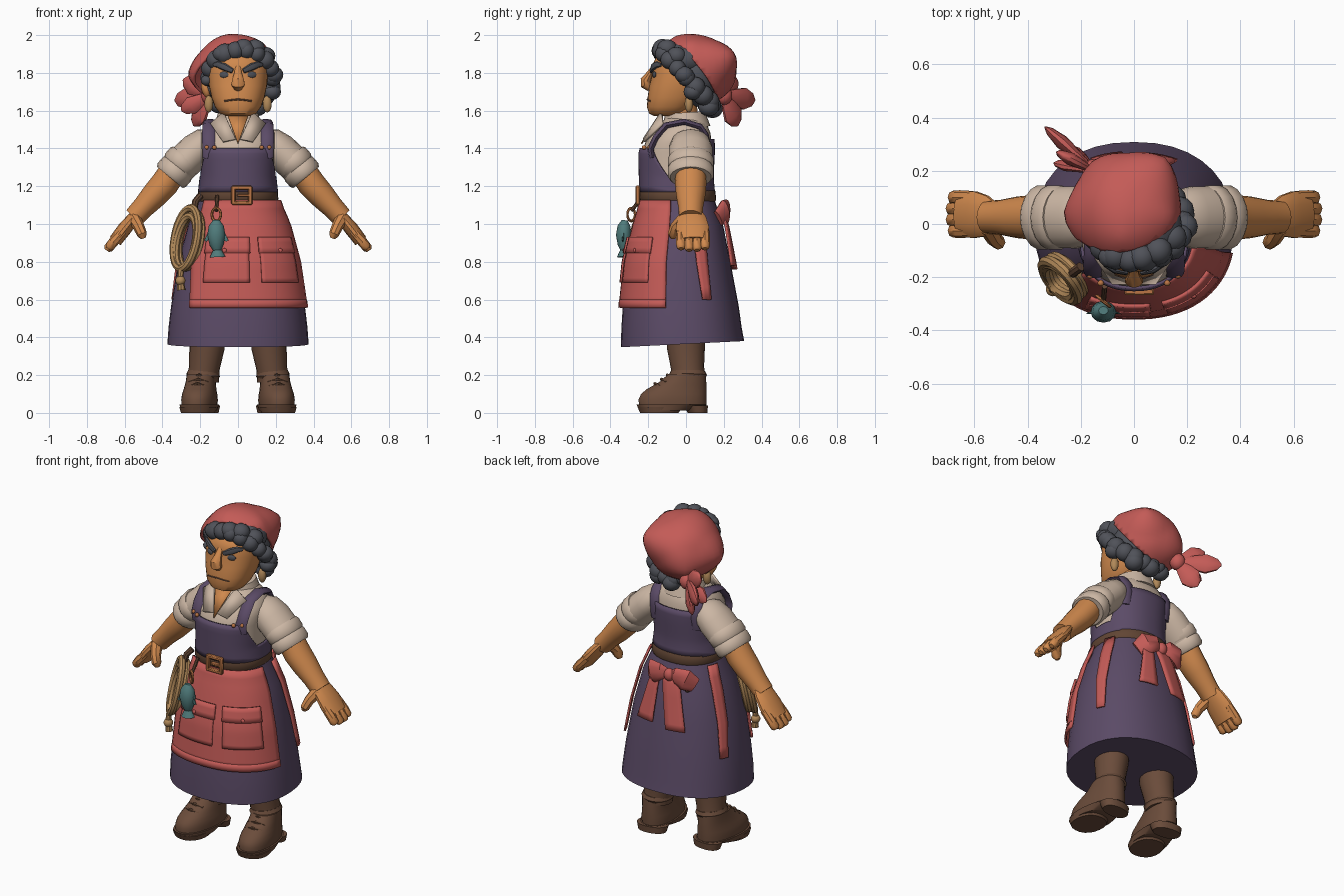
import bpy, bmesh, math, random
from mathutils import Vector as V, Matrix

if "Cube" in bpy.data.objects:
    bpy.data.objects.remove(bpy.data.objects["Cube"])
random.seed(4)
rad = math.radians

def mat(name, r, g, b):
    m = bpy.data.materials.new(name)
    m.diffuse_color = (r, g, b, 1)
    m.use_nodes = True
    m.node_tree.nodes["Principled BSDF"].inputs["Base Color"].default_value = m.diffuse_color
    return m

RED = mat("coral_red", .55, .105, .095)
PURPLE = mat("plum_purple", .105, .07, .135)
SKIN = mat("warm_skin", .63, .25, .075)
CREAM = mat("cream_cloth", .60, .47, .37)
BROWN = mat("boot_brown", .145, .072, .043)
DARK = mat("dark_leather", .12, .06, .034)
HAIR = mat("slate_hair", .08, .084, .10)
ROPE = mat("rope_tan", .44, .25, .10)
TEAL = mat("fish_teal", .08, .20, .20)
COPPER = mat("copper", .50, .18, .06)

def finish(name, bm, m, thick=0, offset=1):
    bmesh.ops.recalc_face_normals(bm, faces=bm.faces)
    for f in bm.faces:
        f.smooth = True
    me = bpy.data.meshes.new(name)
    bm.to_mesh(me)
    bm.free()
    me.set_sharp_from_angle(angle=rad(40))
    me.materials.append(m)
    ob = bpy.data.objects.new(name, me)
    bpy.context.collection.objects.link(ob)
    if thick:
        s = ob.modifiers.new("thickness", 'SOLIDIFY')
        s.thickness, s.offset = thick, offset
    return ob

def skin_rings(name, rings, m, closed=False):
    """Bridge a list of point rings into a surface."""
    bm = bmesh.new()
    R = [[bm.verts.new(p) for p in r] for r in rings]
    n = len(R[0])
    for i in range(len(R) if closed else len(R) - 1):
        a, b = R[i], R[(i + 1) % len(R)]
        for j in range(n):
            bm.faces.new((a[j], a[(j + 1) % n], b[(j + 1) % n], b[j]))
    if not closed:
        bm.faces.new(R[0])
        bm.faces.new(R[-1])
    return finish(name, bm, m)

def surf(table, a, z, off=0):
    """Point on a stacked-oval body; rows are z, half width, front y, back y. a=0 is the front."""
    z0 = min(max(z, table[0][0]), table[-1][0])
    for lo, hi in zip(table, table[1:]):
        if z0 <= hi[0]:
            break
    t = (z0 - lo[0]) / (hi[0] - lo[0])
    rx, f, b = (lo[k] + (hi[k] - lo[k]) * t for k in (1, 2, 3))
    s, c = math.sin(a), math.cos(a)
    sp = lambda v: math.copysign(abs(v) ** (2 / 2.25), v)
    return V(((rx + off) * sp(s), (f + b) / 2 - ((b - f) / 2 + off) * sp(c), z))

def loft(name, table, m, n=36, move=Matrix()):
    return skin_rings(name, [[move @ surf(table, j * math.tau / n, r[0]) for j in range(n)] for r in table], m)

def patch(name, table, a0, a1, z0, z1, m, off=.004, thick=.012, nu=12, nv=8):
    """Cloth panel on a body; angles in degrees, given as (bottom, top); z1 may be a function of angle."""
    bm = bmesh.new()
    g = []
    for i in range(nv + 1):
        t = i / nv
        lo, hi = (q[0] + (q[1] - q[0]) * t for q in (a0, a1))
        row = []
        for j in range(nu + 1):
            a = lo + (hi - lo) * j / nu
            top = z1(a) if callable(z1) else z1
            row.append(bm.verts.new(surf(table, rad(a), z0 + (top - z0) * t, off + thick)))
        g.append(row)
    for i in range(nv):
        for j in range(nu):
            bm.faces.new((g[i][j], g[i][j + 1], g[i + 1][j + 1], g[i + 1][j]))
    bmesh.ops.remove_doubles(bm, verts=bm.verts, dist=1e-5)
    return finish(name, bm, m, thick, 0)

def sweep(name, pts, radii, m, n=12, flat=1, ref=(0, 1, 0), closed=False):
    """Oval tube along a path; full radius along ref, flattened across it."""
    pts = [V(p) for p in pts]
    k = len(pts)
    rings = []
    for i, p in enumerate(pts):
        a = pts[(i - 1) % k] if closed or i else p
        b = pts[(i + 1) % k] if closed or i < k - 1 else p
        t = (b - a).normalized()
        B = (V(ref) - t * t.dot(V(ref))).normalized()
        N = t.cross(B)
        r = radii if isinstance(radii, (int, float)) else radii[i]
        rings.append([p + r * (flat * math.cos(q) * N + math.sin(q) * B)
                      for q in (j * math.tau / n for j in range(n))])
    return skin_rings(name, rings, m, closed)

def blob(name, loc, size, m, rot=(0, 0, 0), seg=14):
    bm = bmesh.new()
    bmesh.ops.create_uvsphere(bm, u_segments=seg, v_segments=seg * 2 // 3, radius=1)
    R = Matrix.Rotation(rot[2], 3, 'Z') @ Matrix.Rotation(rot[1], 3, 'Y') @ Matrix.Rotation(rot[0], 3, 'X')
    for v in bm.verts:
        v.co = R @ V(v.co[i] * size[i] for i in range(3)) + V(loc)
    return finish(name, bm, m)

def box(name, loc, size, m):
    bm = bmesh.new()
    bmesh.ops.create_cube(bm, size=1)
    for v in bm.verts:
        v.co = V(v.co[i] * size[i] for i in range(3)) + V(loc)
    bmesh.ops.bevel(bm, geom=bm.edges[:], offset=min(size) * .25, segments=1, affect='EDGES')
    return finish(name, bm, m)

def plate(name, pts, m, thick=.008):
    bm = bmesh.new()
    bm.faces.new([bm.verts.new(p) for p in pts])
    return finish(name, bm, m, thick, 0)

# Skirt, belt and torso
SKIRT = [(.35, .374, -.345, .308), (.45, .368, -.342, .295), (.56, .355, -.335, .28), (.8, .318, -.31, .235),
         (1.0, .262, -.26, .195), (1.1, .217, -.23, .16), (1.16, .2, -.225, .14)]
TORSO = [(1.12, .2, -.228, .14), (1.25, .185, -.232, .128), (1.38, .193, -.235, .135), (1.43, .198, -.215, .135),
         (1.48, .196, -.18, .13), (1.53, .155, -.135, .11), (1.57, .09, -.1, .07)]
skirt = loft("skirt", SKIRT, PURPLE)
for v in skirt.data.vertices:
    if v.co.z < .36:
        v.co.z += .05 * (v.co.y + .3)
loft("shirt_body", TORSO, CREAM)
BELT = [(1.12, .208, -.238, .155), (1.13, .214, -.244, .16), (1.175, .21, -.246, .155), (1.185, .203, -.24, .148)]
loft("belt", BELT, DARK)
for dx, dz, w, h in ((-.045, 0, .022, .1), (.045, 0, .022, .1), (0, .04, .11, .022), (0, -.04, .11, .022),
                     (.01, 0, .07, .014)):
    box("buckle_bar", (.02 + dx, -.255, 1.152 + dz), (w, .024, h), COPPER)

# Bodice with scooped armholes, straps and buttons
def bodice_top(a):
    d = abs(a)
    if d < 100:
        return 1.40 - .15 * min(max((d - 52) / 28, 0), 1) ** .8
    return 1.25 + .2 * min(max((d - 110) / 28, 0), 1) ** .8
patch("bodice", TORSO, (-180, -180), (180, 180), 1.17, bodice_top, PURPLE, off=.0, nu=72)

# Apron, pockets, side sashes
patch("apron", SKIRT, (-41, -50), (78, 80), .565, 1.125, RED, nu=24, nv=12)
patch("apron_hem", SKIRT, (-41, -41.5), (78, 78), .557, .6, RED, off=.006, nu=24, nv=2)
for a, b in ((-28, 8), (18, 60)):
    patch("pocket", SKIRT, (a, a), (b, b), .69, .88, RED, off=.01, thick=.014)
    patch("pocket_flap", SKIRT, (a - 1, a - 1), (b + 1, b + 1), .845, .93, RED, off=.016, thick=.014, nv=3)
    blob("pocket_button", surf(SKIRT, rad((a + b) / 2), .86, .036), (.012, .008, .012), RED)
for s in (-1, 1):
    patch("side_sash", SKIRT, (s * 109, s * 102), (s * 118, s * 120), .6, 1.12, RED, nu=3)

# Back bow
bx = -.03
for s in (-1, 1):
    patch("bow_tail", SKIRT, (180 + s * 6, 176 + s * 2), (180 + s * 25, 180 + s * 18), .77 - .01 * s, 1.06, RED, off=.014, nu=4)
    sweep("bow_loop", [(bx, .19, 1.07), (bx + s * .05, .215, 1.08), (bx + s * .11, .205, 1.065), (bx + s * .15, .17, 1.03)],
          [.02, .05, .068, .045], RED, flat=.4, ref=(0, 0, 1))
blob("bow_knot", (bx, .205, 1.07), (.032, .03, .038), RED)
blob("back_button", (-.13, .17, 1.0), (.02, .02, .025), BROWN)

# Neck, open collar
sweep("neck", [(0, 0, 1.45), (0, -.02, 1.56), (0, -.03, 1.68)], [.1, .083, .085], SKIN, 20)
plate("open_neckline", [(0, -.236, 1.425), (.055, -.14, 1.575), (-.055, -.14, 1.575)], SKIN)
sweep("collar_stand", [(0, .0, 1.51), (0, -.005, 1.59)], [.13, .105], CREAM, 24)
for s in (-1, 1):
    plate("collar_flap", [(s * .075, -.13, 1.59), (s * .012, -.222, 1.45), (s * .08, -.222, 1.435), (s * .145, -.125, 1.53)],
          CREAM, .014)
    sweep("strap", [(s * .15, -.178, 1.35), (s * .15, -.187, 1.40), (s * .153, -.158, 1.46), (s * .15, -.105, 1.522),
                    (s * .147, -.01, 1.54), (s * .14, .075, 1.515), (s * .137, .104, 1.47), (s * .135, .112, 1.42),
                    (s * .13, .1, 1.34)], .038, PURPLE, 8, .45, (1, 0, 0))
    for dx in (.125, .165):
        blob("strap_button", (s * dx, -.222 + (dx - .125) * .7, 1.405), (.012, .012, .012), COPPER)

    # Sleeves, arms and hands
    P = lambda x, z, y=.025: (s * x, y, z)
    sweep("sleeve", [P(.12, 1.45), P(.17, 1.43), P(.22, 1.39), P(.31, 1.305)], [.07, .104, .118, .116], CREAM, 18, .8)
    for c, r in (((.298, 1.325), .122), ((.337, 1.275), .122)):
        sweep("rolled_cuff", [P(c[0] - .024, c[1] + .028), P(c[0] - .014, c[1] + .016), P(c[0] + .014, c[1] - .016),
                              P(c[0] + .024, c[1] - .028)], [r * .92, r, r, r * .9], CREAM, 18, .8)
    sweep("forearm", [P(.33, 1.3), P(.39, 1.21), P(.44, 1.155), P(.50, 1.09), P(.55, 1.035)],
          [.08, .083, .078, .066, .062], SKIN, 16, .9)
    sweep("palm", [P(.52, 1.07), P(.555, 1.03, .03), P(.60, .975, .035), P(.65, .91, .037)],
          [.054, .078, .09, .085], SKIN, 14, .42)
    for k in range(4):
        y = -.026 + .042 * k
        e = .008 * (k in (1, 2))
        sweep("finger", [P(.605, .965, y), P(.655, .91, y), P(.68 + e, .878 - e, y), P(.687 + e, .868 - e, y)],
              [.024, .027, .025, .014], SKIN, 8)
    sweep("thumb", [P(.55, 1.03, -.01), P(.525, .985, -.055), P(.508, .945, -.07), P(.5, .925, -.068)],
          [.036, .03, .027, .014], SKIN, 8)

    # Boots
    turn = Matrix.Translation((s * .195, 0, 0)) @ Matrix.Rotation(s * rad(7), 4, 'Z')
    loft("boot_sole", [(.012, .095, -.25, .02), (.045, .102, -.264, .116)], BROWN, 28, turn)
    loft("boot_heel", [(0, .085, .01, .112), (.04, .095, -.01, .116)], BROWN, 20, turn)
    loft("boot_toe_tread", [(0, .09, -.245, -.04), (.03, .098, -.258, -.02)], BROWN, 20, turn)
    loft("boot_foot", [(.035, .092, -.25, .108), (.07, .094, -.253, .11), (.1, .09, -.24, .11), (.125, .084, -.21, .11),
                       (.165, .078, -.14, .108), (.205, .076, -.095, .105)], BROWN, 28, turn)
    sweep("boot_shaft", [(s * .185, .012, .17), (s * .178, .008, .24), (s * .165, 0, .34), (s * .16, 0, .46)],
          [.09, .088, .1, .104], BROWN, 20, .93)
    sweep("boot_collar", [(s * .185, .01, .185), (s * .184, .01, .2), (s * .182, .01, .22)], [.092, .101, .092], BROWN, 20, .88)
    for y, z in ((-.165, .155), (-.13, .178), (-.1, .2)):
        sweep("boot_lace", [turn @ V((d * .05, y + abs(d) * .02, z - abs(d) * .016)) for d in (-1, 0, 1)],
              .009, DARK, 6)

# Head, nose, mouth
HEAD = [(1.572, .07, -.17, -.04), (1.585, .096, -.195, 0), (1.62, .122, -.207, .04), (1.67, .14, -.203, .08),
        (1.73, .153, -.195, .1), (1.79, .158, -.18, .12), (1.84, .157, -.18, .13), (1.88, .145, -.16, .13),
        (1.92, .1, -.11, .1)]
loft("head", HEAD, SKIN)
sweep("nose", [(0, -.165, 1.84), (0, -.19, 1.80), (0, -.214, 1.76), (0, -.212, 1.738), (0, -.19, 1.715)],
      [.014, .02, .034, .036, .02], SKIN, 10, .8, (1, 0, 0))
sweep("mouth", [surf(HEAD, rad(a), 1.66 - abs(a) * .0003, .001) for a in (-30, -15, 0, 15, 30)], .0045, BROWN, 6)
# Ears, earrings, brows and eyes
for s in (-1, 1):
    blob("ear", (s * .17, .035, 1.715), (.024, .035, .05), SKIN, (0, s * .25, 0))
    blob("earring", (s * .155, .015, 1.635), (.024, .022, .045), ROPE)
    blob("eye", surf(HEAD, s * rad(25), 1.79), (.025, .008, .017), HAIR, (0, 0, s * .3))
    sweep("eyebrow", [surf(HEAD, s * rad(a), z, .006) for a, z in ((8, 1.81), (24, 1.832), (38, 1.845), (50, 1.843))],
          [.013, .02, .018, .01], HAIR, 8, .6, (0, 0, 1))

# Curly hair: cap, nape and lumps along the scarf edge
blob("hair_cap", (.02, -.005, 1.87), (.16, .145, .1), HAIR, seg=24)
blob("hair_base", (0, .05, 1.79), (.165, .135, .17), HAIR, seg=24)
for i in range(18):
    t = math.tau * i / 18
    r = random.uniform(.044, .056)
    blob("hair_curl", (.015 + .168 * math.cos(t), .002 - .138 * math.sin(t), 1.775 + .145 * math.sin(t)),
         (r, r, r), HAIR, seg=12)
for p, r in (((.03, -.125, 1.935), .05), ((.09, -.1, 1.93), .053), ((.145, -.05, 1.89), .053), ((.19, -.01, 1.79), .05),
             ((.18, .035, 1.70), .048), ((.1, .12, 1.62), .055), ((0, .14, 1.61), .055), ((-.1, .11, 1.63), .05),
             ((-.165, -.05, 1.76), .032), ((-.09, -.12, 1.9), .045)):
    blob("hair_curl", p, (r, r, r * .9), HAIR, seg=12)

# Head scarf: tilted open dome with pulled fold corners
bm = bmesh.new()
bmesh.ops.create_uvsphere(bm, u_segments=40, v_segments=28, radius=1)
C = V((-.025, .045, 1.81))
corners = [(V(d).normalized(), k) for d, k in (((.6, .8, .4), .28), ((-.2, .95, .3), .06), ((-1, -.05, -.1), .2),
                                               ((.75, -.1, .7), .12), ((-.6, .8, -.35), .16), ((-.1, -.45, .9), .08))]
for v in bm.verts:
    d = v.co.normalized()
    k = .97 + sum(h * max(0, 1 - (d - c).length / .72) ** 1.3 for c, h in corners)
    v.co = C + V((d.x * .202, d.y * .213, d.z * .19)) * k
bmesh.ops.bisect_plane(bm, geom=bm.verts[:] + bm.edges[:] + bm.faces[:], plane_co=(0, -.09, 1.955),
                       plane_no=(-.25, .75, .61), clear_inner=True)
finish("head_scarf", bm, RED, .015, 0)
K = V((-.15, .2, 1.68))
blob("scarf_knot", K, (.045, .045, .05), RED)
for e, w in (((-.335, .365, 1.655), .06), ((-.235, .275, 1.52), .062), ((-.29, .27, 1.765), .055), ((-.3, .23, 1.6), .05)):
    sweep("scarf_tail", [K.lerp(V(e), t) for t in (0, .3, .65, .9, 1)], [.02, w * .7, w, w * .6, .006], RED, 10, .45, (.3, -.2, 1))

# Coiled rope with hanging end
tan, out = V((.66, -.75, 0)), V((-.75, -.66, 0))
for k, (w, h) in enumerate(((.092, .16), (.086, .146), (.076, .138))):
    c = V((-.25, -.19, .925 - .01 * k)) + out * (.034 - .03 * (k % 2))
    sweep("rope_coil", [c + tan * w * math.cos(t) + (V((0, 0, 1)) - out * .22) * h * math.sin(t)
                        for t in (math.tau * i / 28 for i in range(28))], .021, ROPE, 8, ref=out, closed=True)
sweep("rope_end", [(-.3, -.24, .78), (-.305, -.245, .72), (-.3, -.245, .65)], [.017, .016, .022], ROPE, 8)
blob("rope_knot", (-.305, -.245, .7), (.027, .027, .026), ROPE)
sweep("rope_hanger", [(-.2, -.16, 1.15), (-.225, -.18, 1.12), (-.235, -.19, 1.06)], .018, DARK, 8)

# Fish charm on a ring
sweep("fish", [(-.115, -.325, 1.02), (-.115, -.328, .99), (-.115, -.33, .94), (-.113, -.33, .89), (-.11, -.33, .862),
               (-.108, -.33, .825)], [.018, .04, .048, .037, .022, .042], TEAL, 12, .85, (1, 0, 0))
for s in (-1, 1):
    sweep("fish_fin", [(-.115 + s * .03, -.33, .95), (-.115 + s * .058, -.335, .91)], [.018, .008], TEAL, 6, .4, (0, 0, 1))
sweep("fish_ring", [(-.115 + .024 * math.cos(t), -.29 - .02 * math.cos(t), 1.05 + .035 * math.sin(t))
                    for t in (math.tau * i / 14 for i in range(14))], .007, COPPER, 6, closed=True)
sweep("fish_strap", [(-.11, -.235, 1.15), (-.113, -.265, 1.1), (-.115, -.29, 1.07)], .01, DARK, 8)
